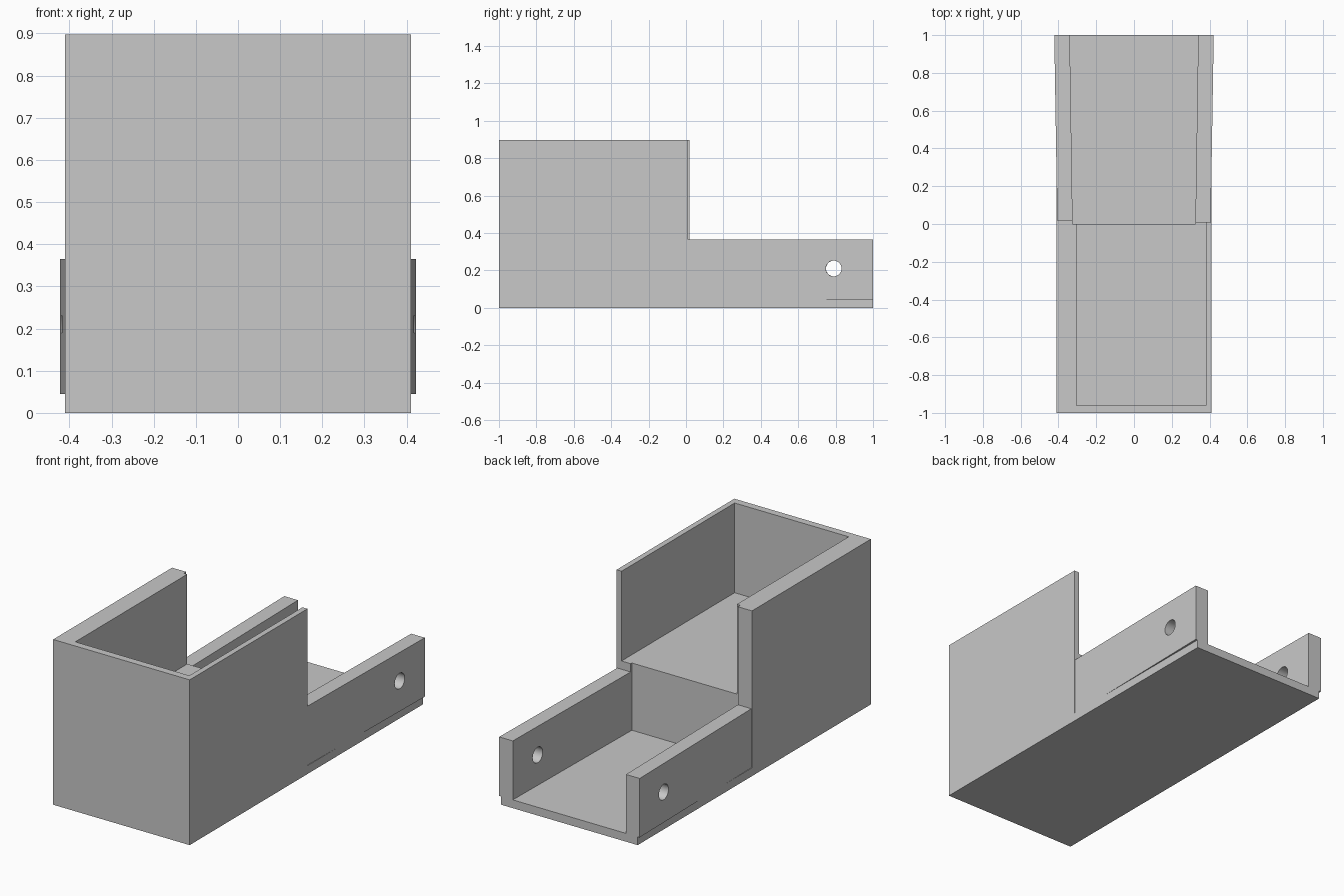
import bpy
import bmesh
import math

cube = bpy.data.objects.get("Cube")
if cube:
    bpy.data.objects.remove(cube, do_unlink=True)

grey = bpy.data.materials.new("plain_grey")
grey.use_nodes = True
GREY = (0.58, 0.58, 0.58, 1)
grey.diffuse_color = GREY
grey.node_tree.nodes["Principled BSDF"].inputs["Base Color"].default_value = GREY


def prism(name, outline, z0, z1):
    """Extrude a flat xy outline from z0 up to z1."""
    bm = bmesh.new()
    face = bm.faces.new([bm.verts.new((x, y, z0)) for x, y in outline])
    top = bmesh.ops.extrude_face_region(bm, geom=[face])["geom"]
    verts = [v for v in top if isinstance(v, bmesh.types.BMVert)]
    bmesh.ops.translate(bm, vec=(0, 0, z1 - z0), verts=verts)
    bmesh.ops.recalc_face_normals(bm, faces=bm.faces)
    mesh = bpy.data.meshes.new(name)
    bm.to_mesh(mesh)
    bm.free()
    mesh.materials.append(grey)
    obj = bpy.data.objects.new(name, mesh)
    bpy.context.collection.objects.link(obj)
    return obj


W = 0.41          # half width of the body
IN = 0.325        # half width of the rear channel
FLOOR = 0.045     # top of base plate
SHELF = 0.41      # floor of the front box
RAIL = 0.365      # top of rear side walls
TOP = 0.897       # top of the front box

# Base plate under everything
prism("base_plate", [(-W, -1), (W, -1), (W, 1), (-W, 1)], 0, FLOOR)

# Raised block carrying the front box floor
prism("front_block", [(-W, -1), (W, -1), (W, 0.01), (IN, 0.01), (IN, 0),
                      (-IN, 0), (-IN, 0.02), (-W, 0.02)], FLOOR, SHELF)

# Box walls: thin on the left, thick on the right, open at the back
prism("front_box_walls", [(-W, -1), (W, -1), (W, 0.01), (0.38, 0.01),
                          (0.38, -0.96), (-0.305, -0.96), (-0.305, 0),
                          (-IN, 0), (-IN, 0.02), (-W, 0.02)], SHELF, TOP)

# Splayed rear side walls, each with a round pin hole
for side, label in ((1, "left"), (-1, "right")):
    wall = prism(f"rear_wall_{label}",
                 [(side * x, y) for x, y in
                  ((IN, 0.005), (0.406, 0.005), (0.422, 1), (0.34, 1))],
                 FLOOR, RAIL)
    bpy.ops.mesh.primitive_cylinder_add(
        vertices=48, radius=0.042, depth=0.3,
        location=(side * 0.378, 0.79, 0.21),
        rotation=(0, math.pi / 2, -side * 0.016))
    cutter = bpy.context.object
    cutter.name = "hole_cutter"
    cutter.hide_render = True
    cutter.data.materials.append(grey)
    cut = wall.modifiers.new("pin_hole", "BOOLEAN")
    cut.operation = "DIFFERENCE"
    cut.solver = "EXACT"
    cut.object = cutter
    bpy.ops.object.select_all(action="DESELECT")
    wall.select_set(True)
    bpy.context.view_layer.objects.active = wall
    bpy.ops.object.modifier_apply(modifier=cut.name)
    bpy.data.objects.remove(cutter, do_unlink=True)
    bpy.ops.object.shade_smooth_by_angle(angle=math.radians(30))
